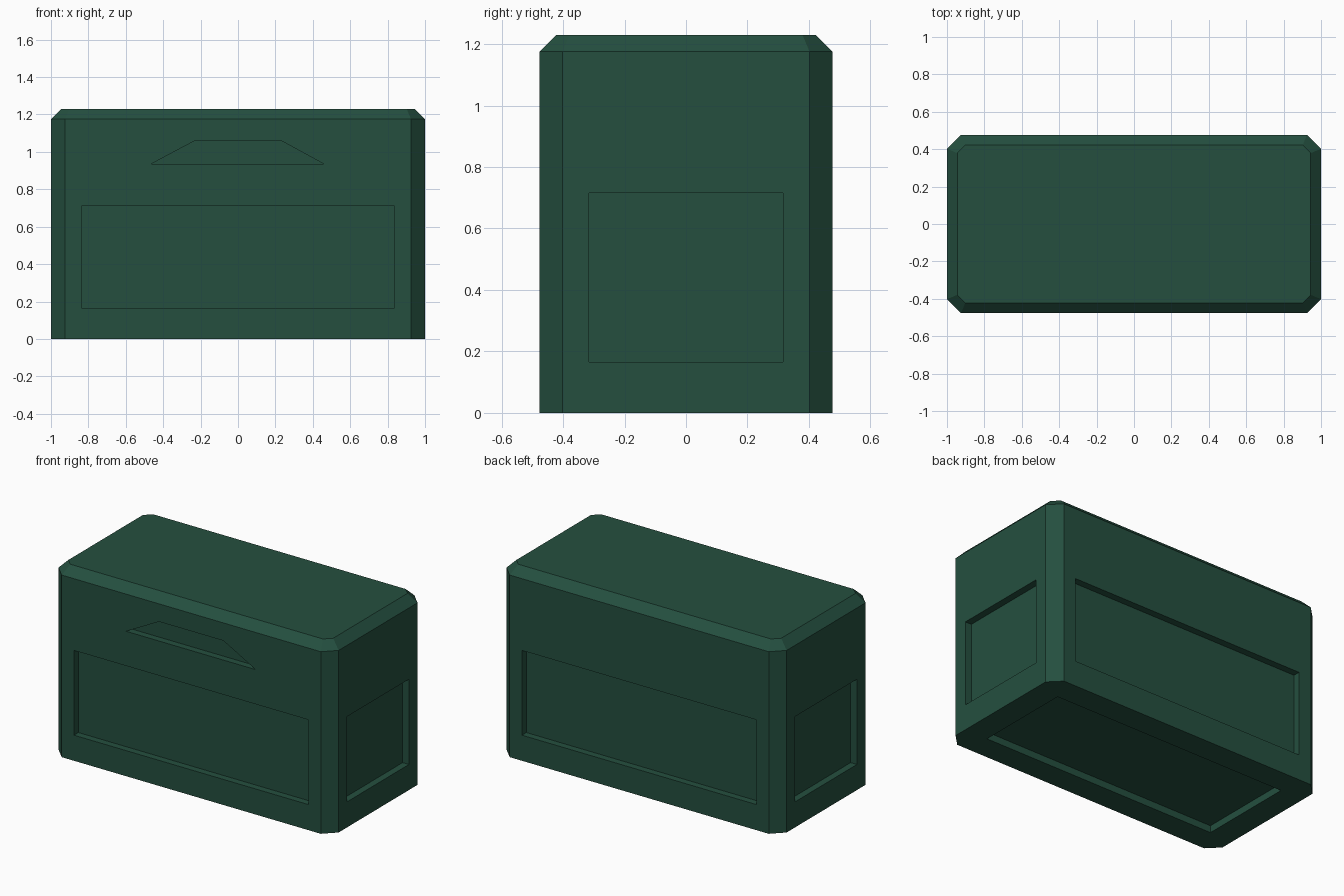
import bpy, bmesh

if "Cube" in bpy.data.objects:
    bpy.data.objects.remove(bpy.data.objects["Cube"])

W, D, H = 1.0, 0.477, 1.23      # half width, half depth, height
EDGE = 0.055                    # top chamfer
DEPTH = 0.045                   # recess depth

green = bpy.data.materials.new("dark_green")
green.diffuse_color = (0.0178, 0.0782, 0.0497, 1)
green.use_nodes = True
green.node_tree.nodes["Principled BSDF"].inputs["Base Color"].default_value = green.diffuse_color


def octagon(w, d, c):
    return [(w, -d + c), (w, d - c), (w - c, d), (-w + c, d),
            (-w, d - c), (-w, -d + c), (-w + c, -d), (w - c, -d)]


def loft(name, rings):
    """Closed solid skinned through equal-length rings of points."""
    bm = bmesh.new()
    loops = [[bm.verts.new(p) for p in r] for r in rings]
    n = len(loops[0])
    for a, b in zip(loops, loops[1:]):
        for i in range(n):
            j = (i + 1) % n
            bm.faces.new((a[i], a[j], b[j], b[i]))
    bm.faces.new(loops[0][::-1])
    bm.faces.new(loops[-1])
    bmesh.ops.recalc_face_normals(bm, faces=bm.faces)
    me = bpy.data.meshes.new(name)
    bm.to_mesh(me)
    bm.free()
    me.materials.append(green)
    ob = bpy.data.objects.new(name, me)
    bpy.context.collection.objects.link(ob)
    return ob


def prism(name, axis, a, b, outline):
    """Outline in the two other axes, extruded along axis from a to b."""
    def place(t, p):
        q = list(p)
        q.insert(axis, t)
        return q
    return loft(name, [[place(t, p) for p in outline] for t in (a, b)])


def rect(u, v0, v1):
    return [(-u, v0), (u, v0), (u, v1), (-u, v1)]


# Chamfered box body
base = octagon(W, D, 0.075)
top = octagon(W - EDGE, D - EDGE, 0.043)
body = loft("box_body", [[(x, y, 0) for x, y in base],
                         [(x, y, H - EDGE) for x, y in base],
                         [(x, y, H) for x, y in top]])

# Recess cutters: four side panels, underside panel, front handle slot
cutters = []
for s in (-1, 1):
    cutters.append(prism("long_panel_cutter", 1, s * (D - DEPTH), s * (D + 0.1),
                         rect(0.837, 0.165, 0.712)))
    cutters.append(prism("end_panel_cutter", 0, s * (W - DEPTH), s * (W + 0.1),
                         rect(0.315, 0.165, 0.715)))
cutters.append(prism("base_panel_cutter", 2, -0.1, DEPTH, rect(0.837, -0.315, 0.315)))
cutters.append(prism("handle_cutter", 1, -D - 0.1, -D + DEPTH,
                     [(-0.465, 0.935), (0.46, 0.935), (0.23, 1.06), (-0.23, 1.06)]))

bpy.context.view_layer.objects.active = body
for c in cutters:
    m = body.modifiers.new("recess", 'BOOLEAN')
    m.operation = 'DIFFERENCE'
    m.solver = 'EXACT'
    m.object = c
    bpy.ops.object.modifier_apply(modifier=m.name)
    bpy.data.objects.remove(c)
